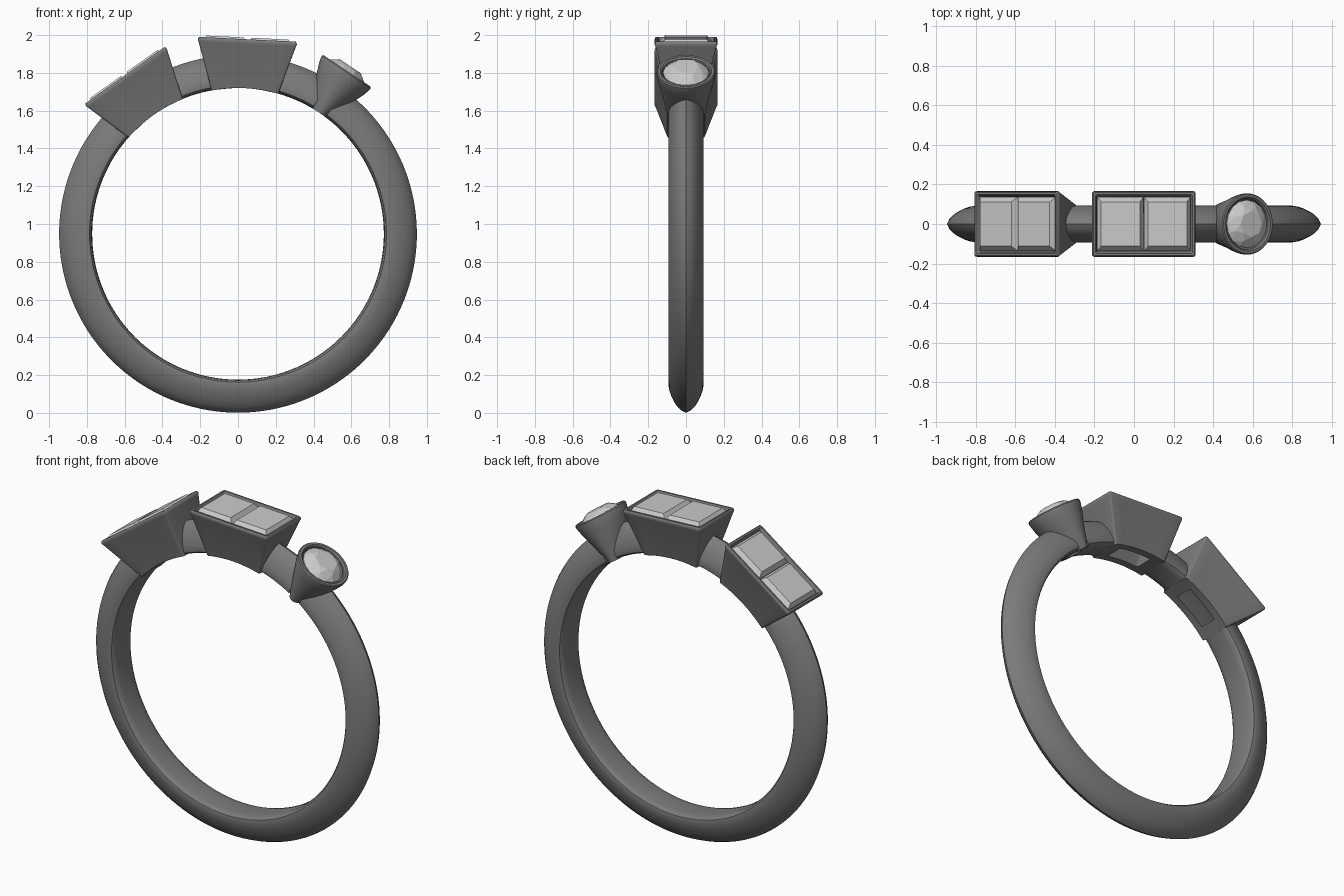
import bpy, bmesh
from math import sin, cos, pi, radians, sqrt
from mathutils import Matrix, Vector

if "Cube" in bpy.data.objects:
    bpy.data.objects.remove(bpy.data.objects["Cube"])

CZ, R_IN = 0.948, 0.772          # ring centre height, inner radius


def material(name, v):
    m = bpy.data.materials.new(name)
    m.diffuse_color = (v, v, v, 1)
    m.use_nodes = True
    m.node_tree.nodes["Principled BSDF"].inputs["Base Color"].default_value = m.diffuse_color
    return m


METAL, GEM = material("metal", 0.2), material("gem", 0.75)


def finish(name, bm, mat, angle=0, smooth=True):
    """Turn local geometry (z = radial) into an object on the ring at a clock angle."""
    bmesh.ops.recalc_face_normals(bm, faces=bm.faces[:])
    bm.transform(Matrix.Translation((0, 0, CZ)) @ Matrix.Rotation(radians(angle), 4, 'Y'))
    me = bpy.data.meshes.new(name)
    bm.to_mesh(me)
    bm.free()
    me.materials.append(mat)
    ob = bpy.data.objects.new(name, me)
    bpy.context.collection.objects.link(ob)
    if smooth:
        bpy.ops.object.select_all(action='DESELECT')
        ob.select_set(True)
        bpy.context.view_layer.objects.active = ob
        bpy.ops.object.shade_smooth_by_angle(angle=radians(35))
    return ob


def loft(rings, loop=False):
    """Skin a list of equal-length rings; looped, or capped at both ends."""
    bm = bmesh.new()
    vs = [[bm.verts.new(p) for p in r] for r in rings]
    n = len(vs[0])
    pairs = list(zip(vs, vs[1:])) + ([(vs[-1], vs[0])] if loop else [])
    for a, b in pairs:
        for i in range(n):
            j = (i + 1) % n
            bm.faces.new((a[i], a[j], b[j], b[i]))
    if not loop:
        bm.faces.new(vs[0])
        bm.faces.new(vs[-1])
    return bm


def on_finger(pts):
    """Drop a flat ring onto the inner cylinder of the band."""
    return [(x, y, sqrt(R_IN ** 2 - x * x)) for x, y in pts]


def flat(pts, z):
    return [(x, y, z) for x, y in pts]


def rounded_rect(hx, hy, r=0.01, n=8):
    pts = []
    for k, (sx, sy) in enumerate([(1, 1), (-1, 1), (-1, -1), (1, -1)]):
        for i in range(4):
            a = (k + i / 3) * pi / 2
            pts.append((sx * (hx - r) + r * cos(a), sy * (hy - r) + r * sin(a)))
        if k % 2 == 0:           # split the long sides so they can follow the curve
            for i in range(1, n):
                pts.append((sx * (hx - r) * (1 - 2 * i / n), sy * hy))
    return pts


def ellipse(rx, ry, n=48):
    return [(rx * cos(2 * pi * i / n), ry * sin(2 * pi * i / n)) for i in range(n)]


# Band: domed section swept in arcs that end inside the setting walls
half = [(0.772, 0.0), (0.773, 0.05), (0.777, 0.078), (0.786, 0.09), (0.80, 0.093),
        (0.83, 0.088), (0.86, 0.078), (0.89, 0.063), (0.915, 0.046), (0.935, 0.025), (0.947, 0.0)]
section = half + [(r, -y) for r, y in half[-2:0:-1]]
LEFT, MID, ROUND = -35.5, 2.8, 33.8
arcs = [(LEFT + 12.3, MID - 12.3, "band_left_bridge"),
        (MID + 12.3, ROUND - 3, "band_right_bridge"),
        (ROUND + 3, 360 + LEFT - 12.3, "band_shank")]
for a0, a1, name in arcs:
    steps = max(6, int((a1 - a0) / 2.5))
    rings = []
    for i in range(steps + 1):
        t = radians(a0 + (a1 - a0) * i / steps)
        rings.append([(r * sin(t), y, r * cos(t)) for r, y in section])
    finish(name, loft(rings), METAL)

# Rectangular settings, each holding two step-cut gems
for label, ang in (("left", LEFT), ("middle", MID)):
    rr = rounded_rect
    rings = [on_finger(rr(0.108, 0.055)), on_finger(rr(0.177, 0.1)),
             flat(rr(0.258, 0.162), 1.005), flat(rr(0.262, 0.166), 1.015),
             flat(rr(0.261, 0.165), 1.025), flat(rr(0.256, 0.16), 1.031),
             flat(rr(0.246, 0.15), 1.031), flat(rr(0.241, 0.145), 1.025),
             flat(rr(0.238, 0.138), 0.99), flat(rr(0.215, 0.118), 0.96),
             flat(rr(0.19, 0.1), 0.92)]
    finish(label + "_setting", loft(rings, loop=True), METAL, ang)
    for s, side in ((-1, "a"), (1, "b")):
        levels = [(0.02, 0.03, 0.87), (0.07, 0.08, 0.92), (0.117, 0.136, 1.0),
                  (0.117, 0.136, 1.012), (0.098, 0.112, 1.04)]
        rings = [[(s * 0.119 + sx * hx, sy * hy, z)
                  for sx, sy in ((1, 1), (-1, 1), (-1, -1), (1, -1))]
                 for hx, hy, z in levels]
        finish(f"{label}_step_gem_{side}", loft(rings), GEM, ang, False)

# Round setting: circular rim narrowing to an oval foot on the band
e = ellipse
rings = [on_finger(e(0.03, 0.05)), on_finger(e(0.05, 0.102)),
         flat(e(0.098, 0.122), 0.87), flat(e(0.143, 0.148), 0.98),
         flat(e(0.155, 0.155), 1.02), flat(e(0.155, 0.155), 1.031),
         flat(e(0.15, 0.15), 1.038), flat(e(0.136, 0.136), 1.038),
         flat(e(0.128, 0.128), 1.03), flat(e(0.122, 0.122), 0.99),
         flat(e(0.09, 0.09), 0.93)]
finish("round_setting", loft(rings, loop=True), METAL, ROUND)

# Brilliant-cut gem: convex hull of table, star, girdle and culet points
bm = bmesh.new()
for n, r, z, off in ((8, 0.066, 1.068, 0), (8, 0.094, 1.054, 0.5), (16, 0.122, 1.028, 0),
                     (16, 0.122, 1.02, 0), (8, 0.06, 0.965, 0.5)):
    for i in range(n):
        t = 2 * pi * (i + off) / n
        bm.verts.new((r * cos(t), r * sin(t), z))
bm.verts.new((0, 0, 0.9))
bmesh.ops.convex_hull(bm, input=bm.verts[:])
finish("brilliant_gem", bm, GEM, ROUND, False)
